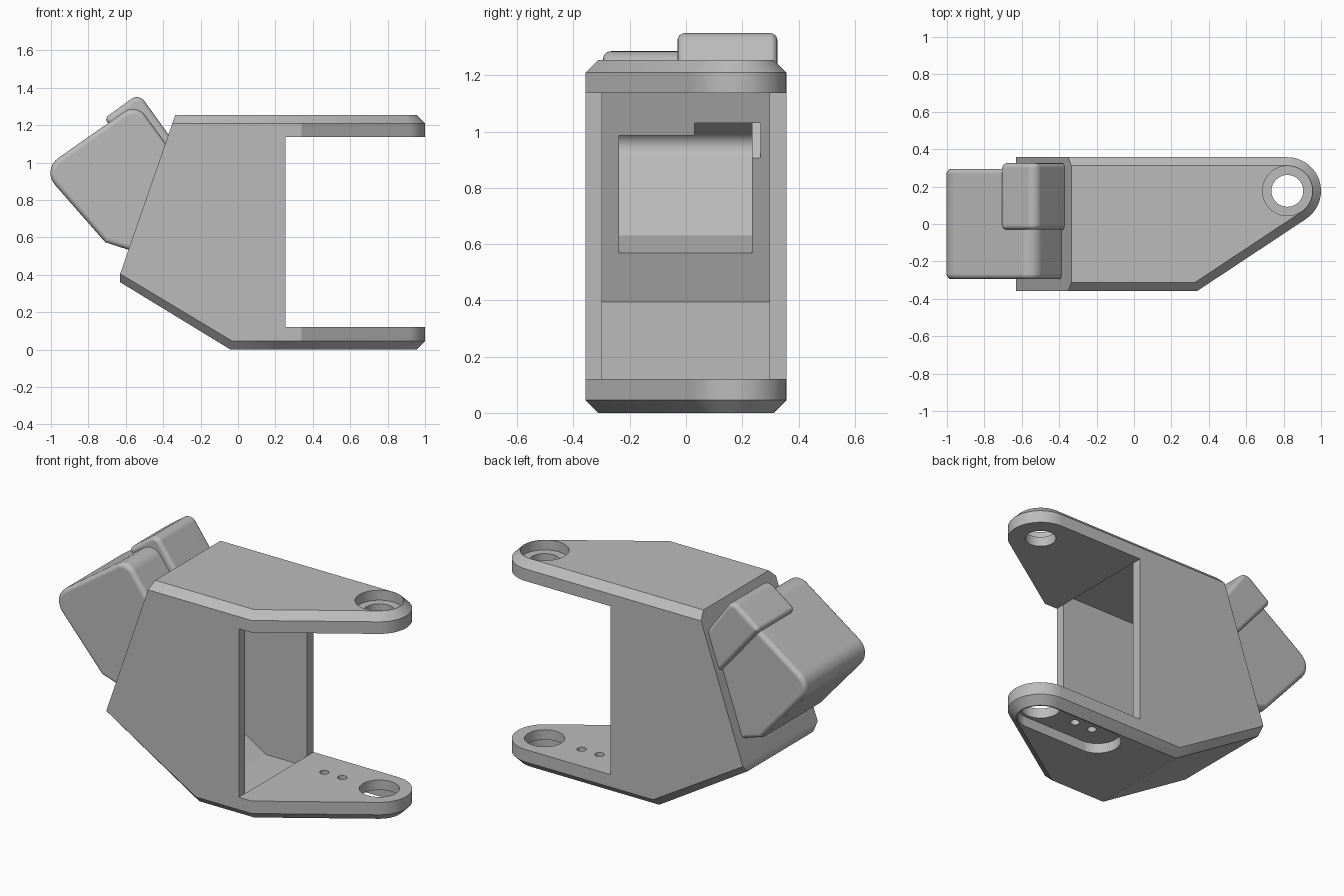
import bpy, bmesh, math
from mathutils import Vector

cube = bpy.data.objects.get("Cube")
if cube:
    bpy.data.objects.remove(cube)

grey = bpy.data.materials.new("plain grey")
grey.use_nodes = True
COLOUR = (0.5, 0.5, 0.5, 1)
grey.diffuse_color = COLOUR
grey.node_tree.nodes["Principled BSDF"].inputs["Base Color"].default_value = COLOUR

HALF = 0.357                 # half width of the body
PIN = Vector((0.82, 0.177))  # centre of the pivot holes
END_R = 0.18                 # radius of the arm ends
TOP = 1.255
CH = 0.045                   # chamfer size
NOTCH_X = 0.255


def finish(bm, name):
    bmesh.ops.recalc_face_normals(bm, faces=bm.faces)
    mesh = bpy.data.meshes.new(name)
    bm.to_mesh(mesh)
    bm.free()
    mesh.materials.append(grey)
    ob = bpy.data.objects.new(name, mesh)
    bpy.context.collection.objects.link(ob)
    return ob


def prism(name, profile, y0, y1, rounds=None, edge=0):
    """Extrude an x-z profile along y; rounds = {corner: radius}, edge = cap rounding."""
    bm = bmesh.new()
    base = [bm.verts.new((x, y0, z)) for x, z in profile]
    far = [bm.verts.new((x, y1, z)) for x, z in profile]
    n = len(profile)
    bm.faces.new(base)
    bm.faces.new(far[::-1])
    for i in range(n):
        j = (i + 1) % n
        bm.faces.new((base[j], base[i], far[i], far[j]))
    bmesh.ops.recalc_face_normals(bm, faces=bm.faces)
    if rounds:
        for radius in set(rounds.values()):
            chosen = [bm.edges.get((base[i], far[i])) for i, r in rounds.items() if r == radius]
            bmesh.ops.bevel(bm, geom=chosen, offset=radius, segments=8,
                            profile=0.5, affect='EDGES')
    if edge:
        caps = [e for e in bm.edges
                if all(abs(v.co.y - y0) < 1e-5 for v in e.verts)
                or all(abs(v.co.y - y1) < 1e-5 for v in e.verts)]
        bmesh.ops.bevel(bm, geom=caps, offset=edge, segments=4, profile=0.5, affect='EDGES')
    return finish(bm, name)


def slot(name, x0, x1, radius, z0, z1):
    """Upright cylinder, or a stadium when x0 and x1 differ."""
    bm = bmesh.new()
    ring = []
    for i in range(48):
        a = math.tau * (i + 0.5) / 48
        cx = x1 if math.cos(a) > 0 else x0
        ring.append((cx + radius * math.cos(a), PIN.y + radius * math.sin(a)))
    low = bm.faces.new([bm.verts.new((x, y, z0)) for x, y in ring])
    up = bmesh.ops.extrude_face_region(bm, geom=[low])["geom"]
    for v in up:
        if isinstance(v, bmesh.types.BMVert):
            v.co.z = z1
    return finish(bm, name)


def combine(ob, other, operation):
    mod = ob.modifiers.new("join", 'BOOLEAN')
    mod.operation = operation
    mod.solver = 'EXACT'
    mod.object = other
    graph = bpy.context.evaluated_depsgraph_get()
    mesh = bpy.data.meshes.new_from_object(ob.evaluated_get(graph))
    ob.modifiers.clear()
    ob.data = mesh
    bpy.data.objects.remove(other)


# Outer body: hull of chamfered outlines at several heights
def outline(z, left, inset):
    w = HALF - inset
    pts = [(left, -w, z), (left, w, z), (0.34 - inset * 0.3, -w, z)]
    for i in range(19):
        a = math.radians(-56.4 + 146.4 * i / 18)
        r = END_R - inset
        pts.append((PIN.x + r * math.cos(a), PIN.y + r * math.sin(a), z))
    return pts


points = outline(TOP, -0.335, CH) + outline(TOP - CH, -0.351, 0)
points += outline(CH, -0.03, 0) + outline(0, -0.04, CH)
for s in (-1, 1):
    points += [(-0.63, s * HALF, 0.405), (-0.63, s * (HALF - CH), 0.36)]
bm = bmesh.new()
for p in points:
    bm.verts.new(p)
bmesh.ops.convex_hull(bm, input=bm.verts)
bmesh.ops.delete(bm, geom=[v for v in bm.verts if not v.link_faces], context='VERTS')
bmesh.ops.dissolve_limit(bm, angle_limit=math.radians(1), verts=bm.verts, edges=bm.edges)
body = finish(bm, "bracket_body")

# Rounded housings on the sloping wall
combine(body, prism("large_housing",
                    [(-1.05, 0.962), (-0.543, 1.317), (-0.37, 1.08), (-0.565, 0.527), (-0.71, 0.574)],
                    -0.295, 0.295, {0: 0.11, 1: 0.08}, 0.028), 'UNION')
combine(body, prism("small_housing",
                    [(-0.715, 1.235), (-0.53, 1.37), (-0.355, 1.127), (-0.425, 0.89)],
                    -0.03, 0.325, {0: 0.025, 1: 0.05}, 0.025), 'UNION')

# Gap between the arms, and the hollow behind it
combine(body, prism("arm_gap", [(NOTCH_X, 0.12), (1.2, 0.12), (1.2, 1.137), (NOTCH_X, 1.137)],
                    -0.6, 0.6), 'DIFFERENCE')
combine(body, prism("hollow", [(-0.02, 0.055), (NOTCH_X, 0.055), (NOTCH_X, 0.12), (0.3, 0.12),
                               (0.3, 1.137), (NOTCH_X, 1.137), (NOTCH_X, 1.2), (-0.292, 1.2),
                               (-0.57, 0.395)],
                    -0.298, 0.296), 'DIFFERENCE')

# Hollows inside the housings, open to the main hollow
combine(body, prism("large_pocket",
                    [(-0.97, 0.957), (-0.555, 1.245), (-0.345, 0.957), (-0.48, 0.558), (-0.685, 0.63)],
                    -0.238, 0.235, {0: 0.06, 1: 0.04}), 'DIFFERENCE')
combine(body, prism("small_pocket",
                    [(-0.63, 1.225), (-0.54, 1.29), (-0.335, 1.01), (-0.375, 0.88)],
                    0.03, 0.265), 'DIFFERENCE')

# Pivot holes, recesses and screw holes in the arms
combine(body, slot("top_hole", PIN.x, PIN.x, 0.085, 1.0, 1.4), 'DIFFERENCE')
combine(body, slot("top_recess", PIN.x, PIN.x, 0.133, 1.195, 1.4), 'DIFFERENCE')
combine(body, slot("bottom_hole", PIN.x, PIN.x, 0.11, -0.1, 0.2), 'DIFFERENCE')
combine(body, slot("bottom_slot", 0.41, PIN.x, 0.128, -0.1, 0.06), 'DIFFERENCE')
for x in (0.573, 0.453):
    combine(body, slot("screw_hole", x, x, 0.026, -0.1, 0.2), 'DIFFERENCE')

# Smooth rounds, crisp edges
bpy.ops.object.select_all(action='DESELECT')
body.select_set(True)
bpy.context.view_layer.objects.active = body
bpy.ops.object.shade_smooth_by_angle(angle=math.radians(28))
weighted = body.modifiers.new("flat faces", 'WEIGHTED_NORMAL')
weighted.keep_sharp = True
